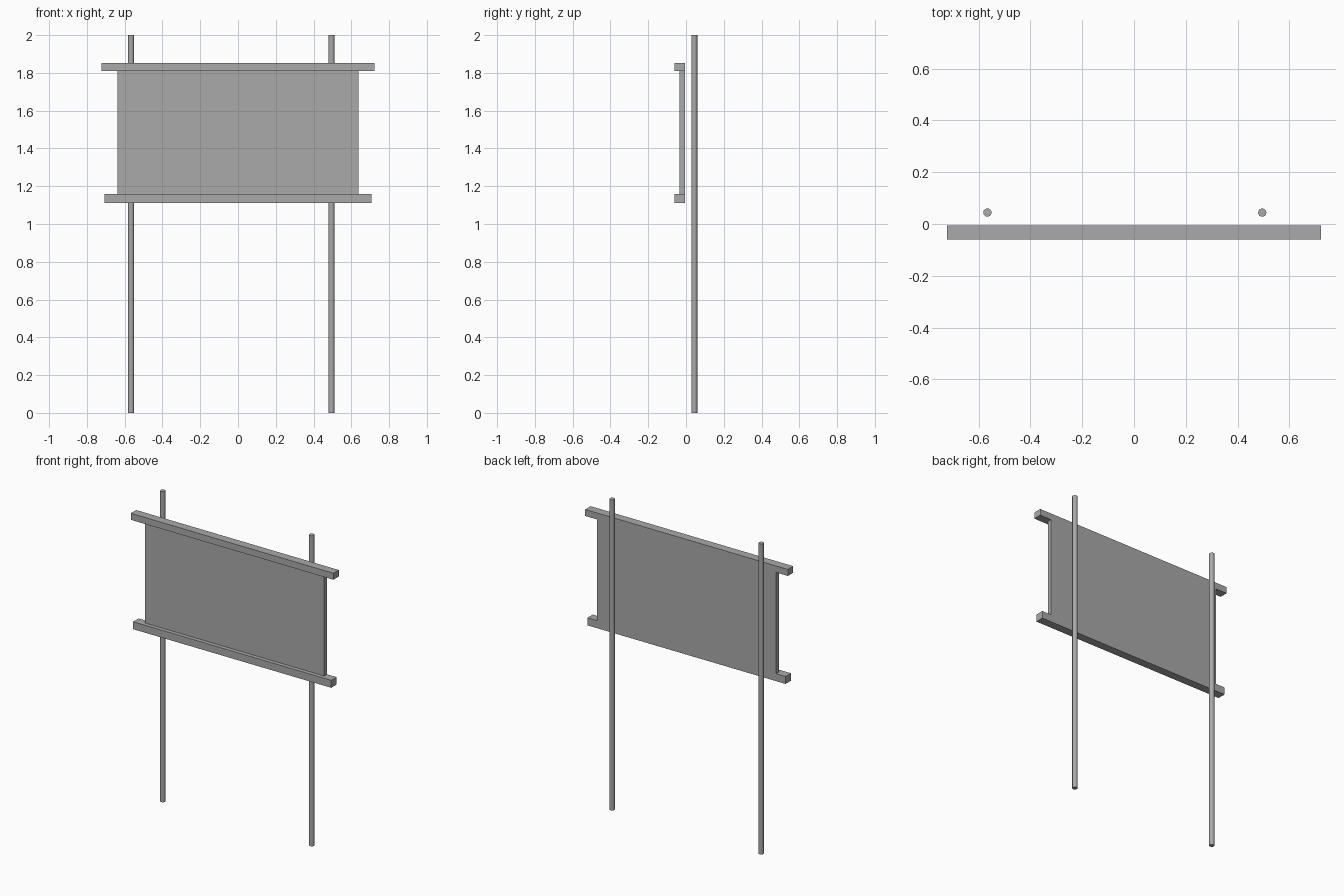
import bpy

if "Cube" in bpy.data.objects:
    bpy.data.objects.remove(bpy.data.objects["Cube"], do_unlink=True)

grey = bpy.data.materials.new("plain grey")
grey.use_nodes = True
colour = (0.4, 0.4, 0.4, 1)
grey.diffuse_color = colour
grey.node_tree.nodes["Principled BSDF"].inputs["Base Color"].default_value = colour

BACK = -0.005  # shared back plane of the panel and rails


def board(name, half_width, depth, bottom, top):
    """Box centred on x, flush with the shared back plane."""
    bpy.ops.mesh.primitive_cube_add(size=1, location=(0, BACK - depth / 2, (bottom + top) / 2))
    obj = bpy.context.object
    obj.name = name
    obj.scale = (half_width * 2, depth, top - bottom)
    bpy.ops.object.transform_apply(location=False, rotation=False, scale=True)
    obj.data.materials.append(grey)


def post(name, x):
    """Full-height round pole behind the panel."""
    bpy.ops.mesh.primitive_cylinder_add(vertices=16, radius=0.016, depth=2, location=(x, 0.044, 1))
    obj = bpy.context.object
    obj.name = name
    obj.data.materials.append(grey)
    bpy.ops.object.shade_smooth_by_angle()


# Sign panel and its two rails
board("sign_panel", 0.638, 0.029, 1.158, 1.81)
board("top_rail", 0.722, 0.055, 1.81, 1.852)
board("bottom_rail", 0.706, 0.055, 1.11, 1.158)

# Support poles
post("right_post", -0.566)
post("left_post", 0.495)
